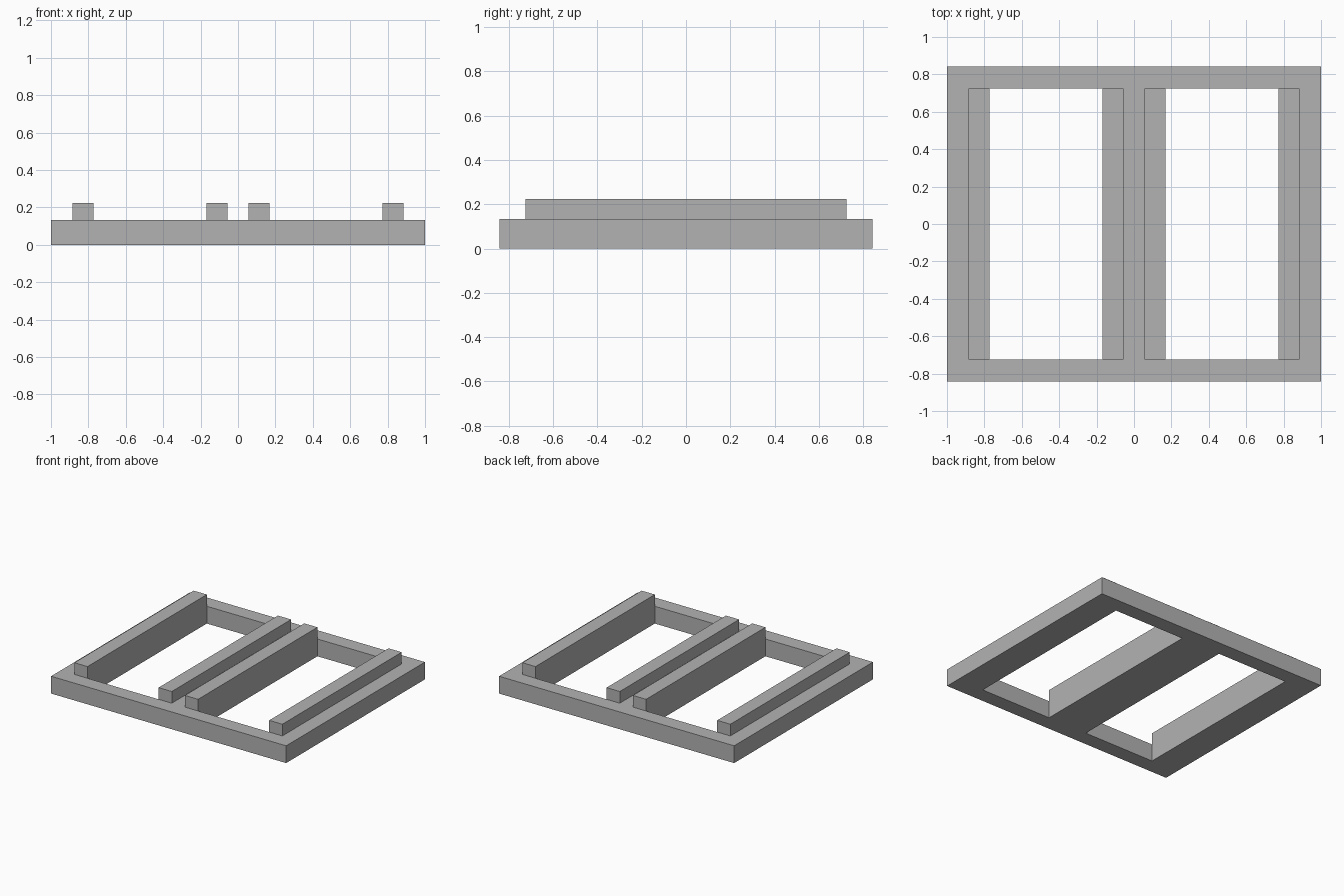
import bpy
import bmesh

cube = bpy.data.objects.get("Cube")
if cube:
    bpy.data.objects.remove(cube, do_unlink=True)

# Material
grey = bpy.data.materials.new("plain_grey")
grey.use_nodes = True
colour = (0.45, 0.45, 0.45, 1)
grey.diffuse_color = colour
grey.node_tree.nodes["Principled BSDF"].inputs["Base Color"].default_value = colour

# Main dimensions
HALF_X, HALF_Y = 1.0, 0.843
RAIL_OUT, OPEN_OUT, OPEN_IN, RAIL_IN = 0.885, 0.773, 0.168, 0.056
OPEN_Y = 0.725
FRAME_H, RAIL_H = 0.133, 0.223

right_half = [RAIL_IN, OPEN_IN, OPEN_OUT, RAIL_OUT, HALF_X]
xs = [-x for x in reversed(right_half)] + right_half
ys = [-HALF_Y, -OPEN_Y, OPEN_Y, HALF_Y]


def raise_faces(bm, faces, height):
    """Extrude a region straight up and return its new top faces."""
    new = bmesh.ops.extrude_face_region(bm, geom=faces, use_keep_orig=False)["geom"]
    verts = [g for g in new if isinstance(g, bmesh.types.BMVert)]
    bmesh.ops.translate(bm, verts=verts, vec=(0, 0, height))
    return [g for g in new if isinstance(g, bmesh.types.BMFace)]


bm = bmesh.new()

# Flat plan of the frame, leaving out the two openings
grid = [[bm.verts.new((x, y, 0)) for x in xs] for y in ys]
plan = []
for j in range(len(ys) - 1):
    for i in range(len(xs) - 1):
        middle = abs(xs[i] + xs[i + 1]) / 2
        if j == 1 and OPEN_IN < middle < OPEN_OUT:
            continue
        plan.append(bm.faces.new((grid[j][i], grid[j][i + 1],
                                  grid[j + 1][i + 1], grid[j + 1][i])))

# Frame body, keeping the underside closed
underside = bmesh.ops.duplicate(bm, geom=plan)["geom"]
bmesh.ops.reverse_faces(bm, faces=[g for g in underside if isinstance(g, bmesh.types.BMFace)])
top = raise_faces(bm, plan, FRAME_H)
bmesh.ops.delete(bm, geom=[f for f in plan if f.is_valid], context='FACES_ONLY')
bmesh.ops.remove_doubles(bm, verts=bm.verts[:], dist=0.0001)

# Four raised rails beside the openings
rails = []
for f in bm.faces:
    c = f.calc_center_median()
    beside = RAIL_IN < abs(c.x) < OPEN_IN or OPEN_OUT < abs(c.x) < RAIL_OUT
    if c.z > FRAME_H - 0.001 and abs(c.y) < 0.01 and beside:
        rails.append(f)
raise_faces(bm, rails, RAIL_H - FRAME_H)
bmesh.ops.delete(bm, geom=[f for f in rails if f.is_valid], context='FACES_ONLY')

# Merge flat neighbours and tidy the normals
bmesh.ops.dissolve_limit(bm, angle_limit=0.01, verts=bm.verts[:], edges=bm.edges[:])
bmesh.ops.recalc_face_normals(bm, faces=bm.faces[:])

mesh = bpy.data.meshes.new("railed_frame")
bm.to_mesh(mesh)
bm.free()
mesh.materials.append(grey)
frame = bpy.data.objects.new("railed_frame", mesh)
bpy.context.collection.objects.link(frame)
